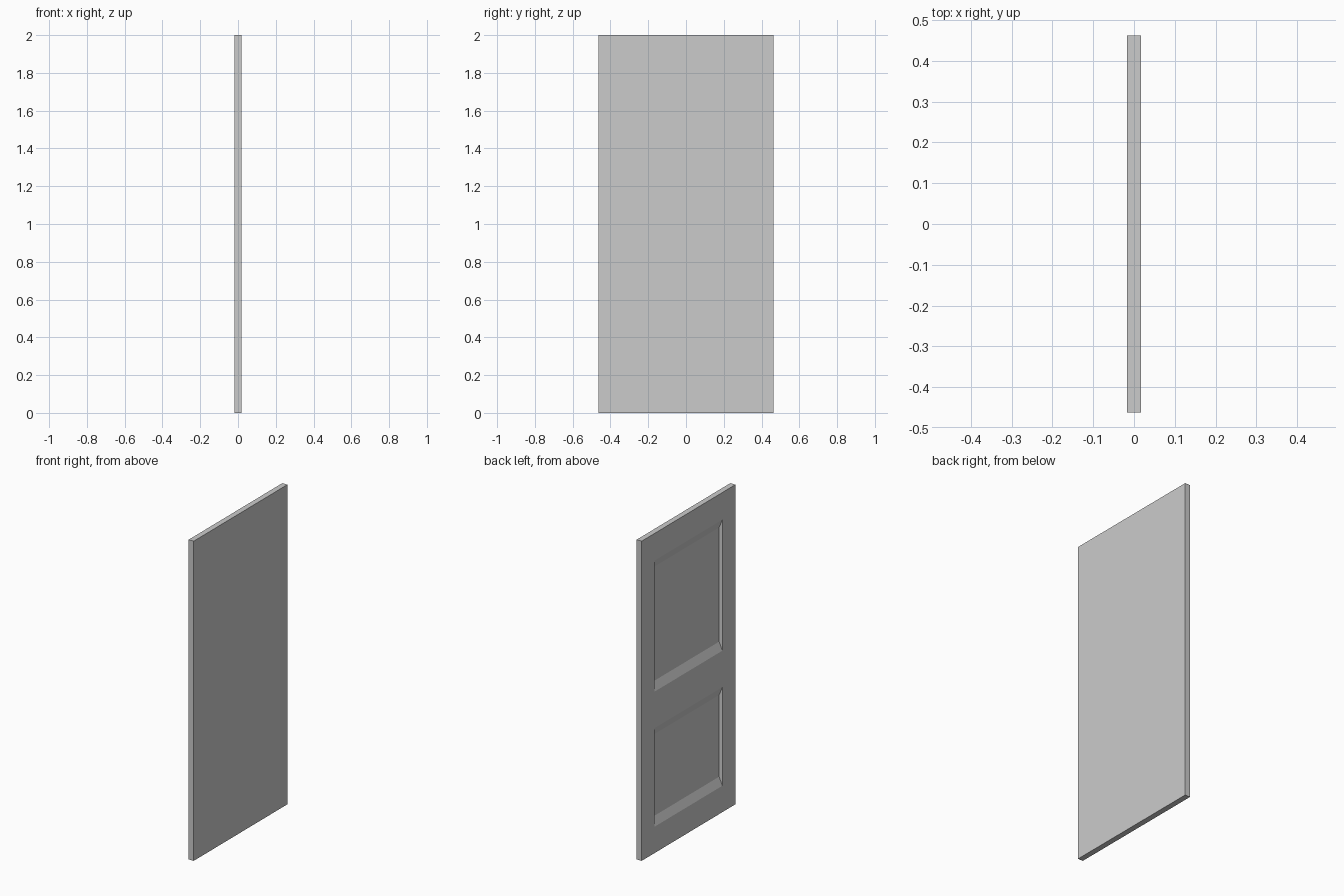
import bpy, bmesh

if "Cube" in bpy.data.objects:
    bpy.data.objects.remove(bpy.data.objects["Cube"])

HALF_T, HALF_W, HEIGHT = 0.0175, 0.463, 2.0
DEPTH, SIDE_INSET, END_INSET = 0.02, 0.004, 0.053
ys = [-HALF_W, -0.335, 0.335, HALF_W]
zs = [0, 0.165, 0.782, 1.01, 1.83, HEIGHT]

bm = bmesh.new()

# Panelled face: a grid of stiles and rails
grid = [[bm.verts.new((-HALF_T, y, z)) for z in zs] for y in ys]
for i in range(len(ys) - 1):
    for j in range(len(zs) - 1):
        ring = [grid[i][j], grid[i + 1][j], grid[i + 1][j + 1], grid[i][j + 1]]
        if i == 1 and j in (1, 3):
            # Sunken panel with steep sides and sloped ends
            low = []
            for v, sy, sz in zip(ring, (1, -1, -1, 1), (1, 1, -1, -1)):
                low.append(bm.verts.new((-HALF_T + DEPTH,
                                         v.co.y + sy * SIDE_INSET,
                                         v.co.z + sz * END_INSET)))
            for k in range(4):
                n = (k + 1) % 4
                bm.faces.new((ring[k], ring[n], low[n], low[k]))
            bm.faces.new(low)
        else:
            bm.faces.new(ring)

# Plain edges and plain reverse face
border = [e for e in bm.edges if e.is_boundary]
new = bmesh.ops.extrude_edge_only(bm, edges=border)["geom"]
bmesh.ops.translate(bm, vec=(2 * HALF_T, 0, 0),
                    verts=[g for g in new if isinstance(g, bmesh.types.BMVert)])
bmesh.ops.holes_fill(bm, edges=[e for e in bm.edges if e.is_boundary], sides=0)
bmesh.ops.recalc_face_normals(bm, faces=bm.faces[:])

mesh = bpy.data.meshes.new("door_panel")
bm.to_mesh(mesh)
bm.free()
bpy.context.collection.objects.link(bpy.data.objects.new("door_panel", mesh))
